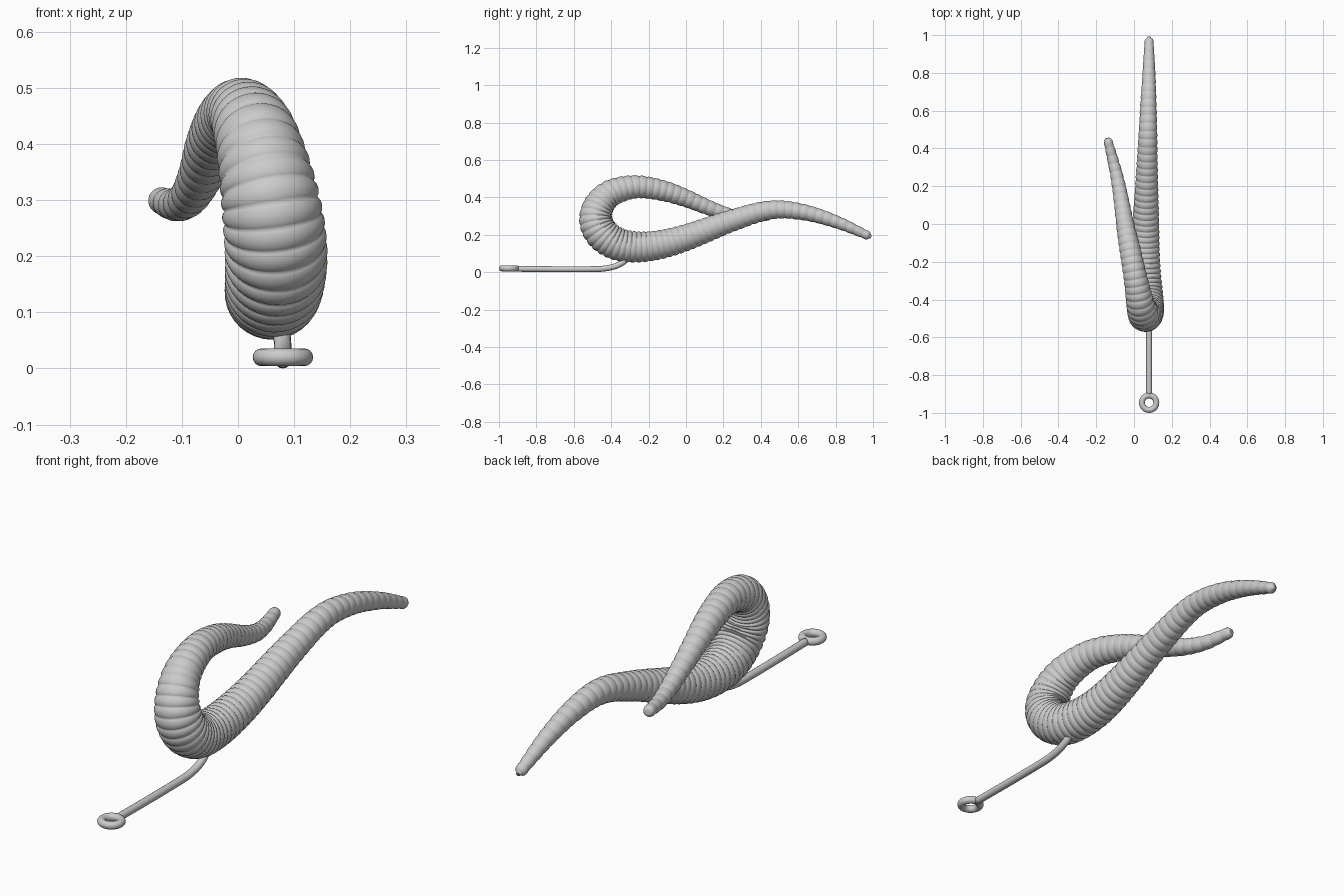
import bpy, bmesh, math
from mathutils import Vector, Quaternion

if "Cube" in bpy.data.objects:
    bpy.data.objects.remove(bpy.data.objects["Cube"])


def spline(points, steps=40):
    """Catmull-Rom through points of any dimension."""
    p = [Vector(q) for q in points]
    p = [p[0] * 2 - p[1]] + p + [p[-1] * 2 - p[-2]]
    out = []
    for i in range(1, len(p) - 2):
        a, b, c, d = p[i - 1:i + 3]
        for k in range(steps):
            t = k / steps
            out.append(0.5 * (2 * b + (c - a) * t + (2 * a - 5 * b + 4 * c - d) * t * t
                              + (3 * b - a - 3 * c + d) * t ** 3))
    return out + [p[-2]]


def sweep(name, centres, radii, sides):
    """Tube along centres with a twist-free frame and closed ends."""
    bm = bmesh.new()
    n = len(centres)
    tangent = [(centres[min(i + 1, n - 1)] - centres[max(i - 1, 0)]).normalized() for i in range(n)]
    side = tangent[0].orthogonal().normalized()
    rings = []
    for i in range(n):
        if i:
            side = tangent[i - 1].rotation_difference(tangent[i]) @ side
        rings.append([bm.verts.new(centres[i] + radii[i] *
                      (Quaternion(tangent[i], math.tau * k / sides) @ side)) for k in range(sides)])
    for a, b in zip(rings, rings[1:]):
        for k in range(sides):
            j = (k + 1) % sides
            bm.faces.new((a[k], a[j], b[j], b[k]))
    # end caps, pushed in to leave a small dimple
    for ring, c, inward in ((rings[0], centres[0], tangent[0]), (rings[-1], centres[-1], -tangent[-1])):
        v = bm.verts.new(c + inward * 0.008)
        for k in range(sides):
            bm.faces.new((ring[k], ring[(k + 1) % sides], v))
    bmesh.ops.recalc_face_normals(bm, faces=bm.faces)
    me = bpy.data.meshes.new(name)
    bm.to_mesh(me)
    bm.free()
    for f in me.polygons:
        f.use_smooth = True
    ob = bpy.data.objects.new(name, me)
    bpy.context.collection.objects.link(ob)
    return ob


# worm body: x, y, z, radius along the centreline
path = [Vector(q) for q in spline([
    (.08, .99, .188, .022), (.079, .8, .27, .034), (.076, .62, .322, .043), (.073, .45, .332, .05),
    (.068, .25, .277, .058), (.062, 0, .185, .07), (.058, -.15, .145, .077), (.06, -.27, .135, .082),
    (.065, -.37, .152, .087), (.068, -.45, .207, .09), (.06, -.482, .285, .088), (.045, -.46, .365, .08),
    (.028, -.395, .425, .071), (.005, -.27, .456, .061), (-.022, -.13, .437, .055), (-.047, 0, .395, .047),
    (-.066, .12, .345, .04), (-.088, .24, .305, .034), (-.112, .34, .292, .029), (-.142, .455, .301, .022)])]

# ring phase grows faster where the body is thick
phase, length = [0], [0]
for a, b in zip(path, path[1:]):
    d = (b.xyz - a.xyz).length
    length.append(length[-1] + d)
    phase.append(phase[-1] + d / (.055 - .32 * a.w))
count = round(phase[-1])
phase = [q * count / phase[-1] for q in phase]
centres, radii, j = [], [], 0
per = 10
for i in range(count * per + 1):
    f = i / per
    while j < len(phase) - 2 and phase[j + 1] < f:
        j += 1
    q = path[j].lerp(path[j + 1], (f - phase[j]) / (phase[j + 1] - phase[j]))
    s = length[j]
    end = max(0, min(s, length[-1] - s))
    depth = .05 + .0012 / q.w
    groove = 1 - depth * (1 - abs(math.sin(math.pi * f)) ** .7)
    cap = math.sqrt(max(.2, 1 - (1 - min(end / .02, 1)) ** 2))
    centres.append(q.xyz.copy())
    radii.append(q.w * groove * cap * 1.02)
sweep("worm_body", centres, radii, 36)

# hook shank bending up into the worm
wire = spline([(.08, -.908, .018), (.08, -.7, .016), (.08, -.52, .016), (.08, -.44, .019),
               (.08, -.375, .033), (.078, -.325, .062), (.072, -.29, .11), (.065, -.27, .15)], 10)
sweep("hook_shank", wire, [.0155] * len(wire), 16)

# ring at the end of the shank
bpy.ops.mesh.primitive_torus_add(location=(.08, -.946, .02), major_radius=.038, minor_radius=.0158,
                                 major_segments=40, minor_segments=16)
bpy.context.object.name = "hook_eye"
bpy.ops.object.shade_smooth()
